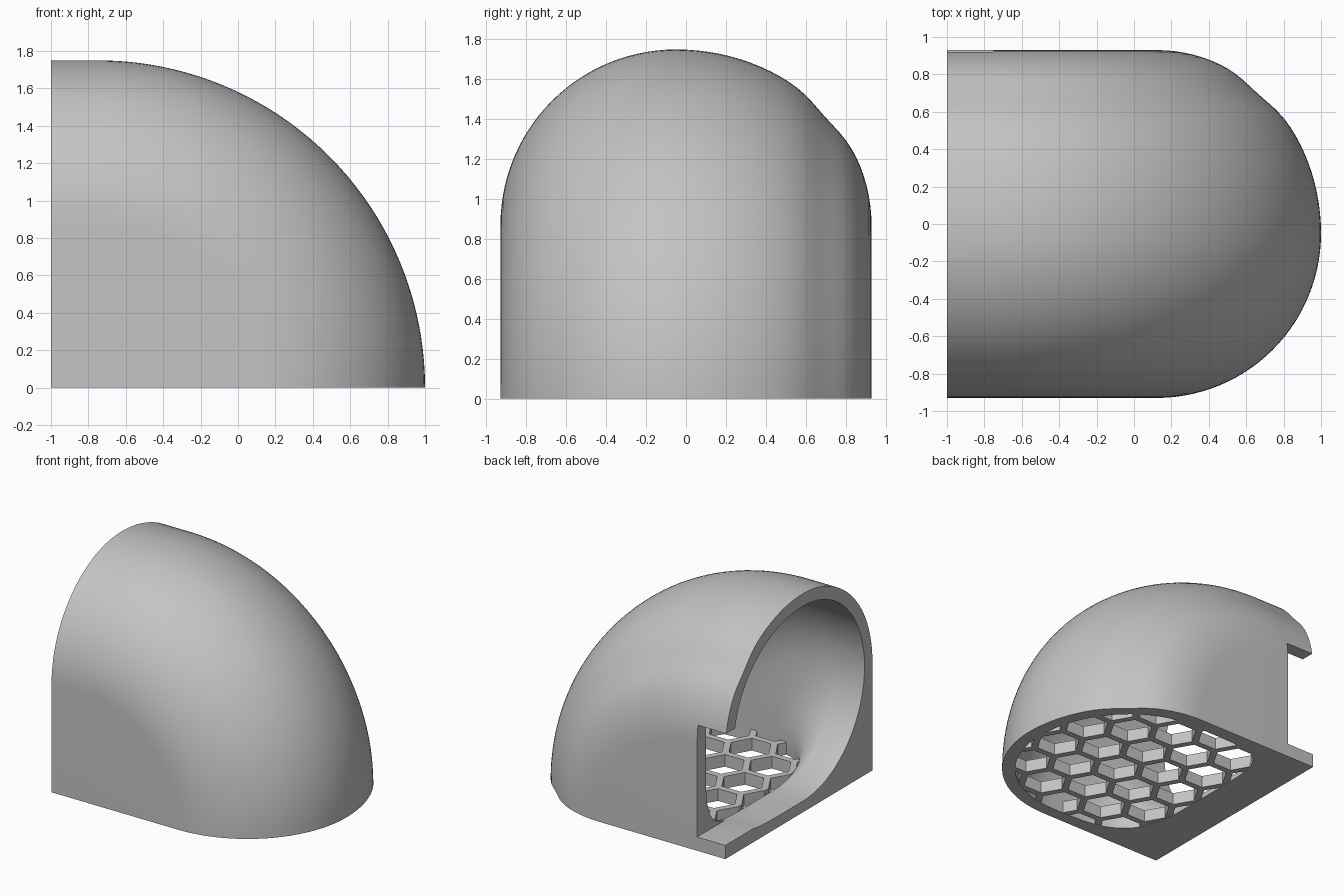
import bpy, bmesh
from math import sin, cos, pi, exp, radians, sqrt
from mathutils import Vector

cube = bpy.data.objects.get("Cube")
if cube:
    bpy.data.objects.remove(cube, do_unlink=True)

grey = bpy.data.materials.new("plain_grey")
grey.use_nodes = True
colour = (0.55, 0.55, 0.55, 1)
grey.diffuse_color = colour
grey.node_tree.nodes["Principled BSDF"].inputs["Base Color"].default_value = colour

PIVOT_X, SIDE, MID_Y, MID_R = -0.75, 0.93, -0.05, 0.87
STEPS = 40


def make_object(name, bm):
    bmesh.ops.remove_doubles(bm, verts=bm.verts, dist=0.0001)
    bmesh.ops.recalc_face_normals(bm, faces=bm.faces)
    mesh = bpy.data.meshes.new(name)
    bm.to_mesh(mesh)
    bm.free()
    mesh.materials.append(grey)
    obj = bpy.data.objects.new(name, mesh)
    bpy.context.collection.objects.link(obj)
    return obj


def loft(name, rings):
    """Closed solid through a list of equal-length rings."""
    bm = bmesh.new()
    loops = [[bm.verts.new(p) for p in ring] for ring in rings]
    n = len(loops[0])
    for a, b in zip(loops, loops[1:]):
        for i in range(n):
            j = (i + 1) % n
            bm.faces.new((a[i], a[j], b[j], b[i]))
    bm.faces.new(loops[0])
    bm.faces.new(loops[-1])
    bmesh.ops.dissolve_degenerate(bm, dist=0.0001, edges=bm.edges)
    return make_object(name, bm)


def arc(t, a, b, n=2):
    """Point of a superellipse about the section centre."""
    c, s = cos(t), sin(t)
    c = abs(c) ** (2 / n) * (1 if c >= 0 else -1)
    s = abs(s) ** (2 / n) * (1 if s >= 0 else -1)
    return MID_Y + a * c, MID_R + b * s


def outer_section():
    pts = [(SIDE, 0)]
    for i in range(57):
        t = pi * i / 56
        dip = 1 - 0.02 * exp(-((t - 0.68) / 0.16) ** 2)
        a = SIDE - MID_Y if t < pi / 2 else SIDE + MID_Y
        pts.append(arc(t, a * dip, 0.88 * dip))
    return pts + [(-SIDE, 0)]


def inner_section(corner):
    pts = []
    for i in range(80):
        t = 2 * pi * i / 80
        a = 0.87 if cos(t) > 0 else 0.78
        n = 2 if t <= pi else (6 if cos(t) > 0 else corner)
        pts.append(arc(t, a, 0.78, n))
    return pts


def bend(section, angle):
    return [(PIVOT_X + r * cos(angle), y, r * sin(angle)) for y, r in section]


def upright(section, x):
    return [(x, y, r) for y, r in section]


def subtract(target, cutter):
    mod = target.modifiers.new("cut", "BOOLEAN")
    mod.operation = "DIFFERENCE"
    mod.solver = "EXACT"
    mod.object = cutter
    bpy.context.view_layer.objects.active = target
    bpy.ops.object.modifier_apply(modifier=mod.name)
    bpy.data.objects.remove(cutter, do_unlink=True)


def box(name, lo, hi):
    ring = [(lo[0], lo[1]), (hi[0], lo[1]), (hi[0], hi[1]), (lo[0], hi[1])]
    return loft(name, [[(x, y, z) for x, y in ring] for z in (lo[2], hi[2])])


# Elbow hood: quarter-turn sweep plus a short straight end
angles = [pi / 2 * i / STEPS for i in range(STEPS + 1)]
section = outer_section()
hood = loft("elbow_hood", [bend(section, a) for a in angles] + [upright(section, -1)])

# Hollow passage, squarer at the base
foot = inner_section(3.5)
rings = [[(PIVOT_X + r, y, -0.1) for y, r in foot]]
rings += [bend(inner_section(3.5 - 1.5 * a / (pi / 2)), a) for a in angles]
rings.append(upright(inner_section(2), -1.1))
subtract(hood, loft("passage_cutter", rings))

# Side notch behind the open end
subtract(hood, box("notch_cutter", (-1.1, 0.5, 0.11), (PIVOT_X, 1.1, 1.0)))

# Honeycomb grille across the base opening
outline = [(PIVOT_X + MID_R + (r - MID_R) * 1.03, MID_Y + (y - MID_Y) * 1.03)
           for y, r in foot]
grille = loft("honeycomb_grille", [[(x, y, z) for x, y in outline] for z in (0.002, 0.1)])
pitch, bar = 0.34, 0.05
radius = (pitch - bar) / sqrt(3)
bm = bmesh.new()
for col in range(-4, 5):
    for row in range(-4, 5):
        cx = 0.12 + col * pitch * sqrt(3) / 2
        cy = MID_Y + (row + 0.5 * (col % 2)) * pitch
        loops = [[bm.verts.new((cx + radius * cos(radians(60 * k)),
                                cy + radius * sin(radians(60 * k)), z))
                  for k in range(6)] for z in (-0.1, 0.2)]
        for k in range(6):
            j = (k + 1) % 6
            bm.faces.new((loops[0][k], loops[0][j], loops[1][j], loops[1][k]))
        bm.faces.new(loops[0][::-1])
        bm.faces.new(loops[1])
subtract(grille, make_object("cell_cutter", bm))

# Smooth shading with crisp rims
for obj in (hood, grille):
    bpy.ops.object.select_all(action="DESELECT")
    obj.select_set(True)
    bpy.context.view_layer.objects.active = obj
    bpy.ops.object.shade_smooth_by_angle(angle=radians(30))
